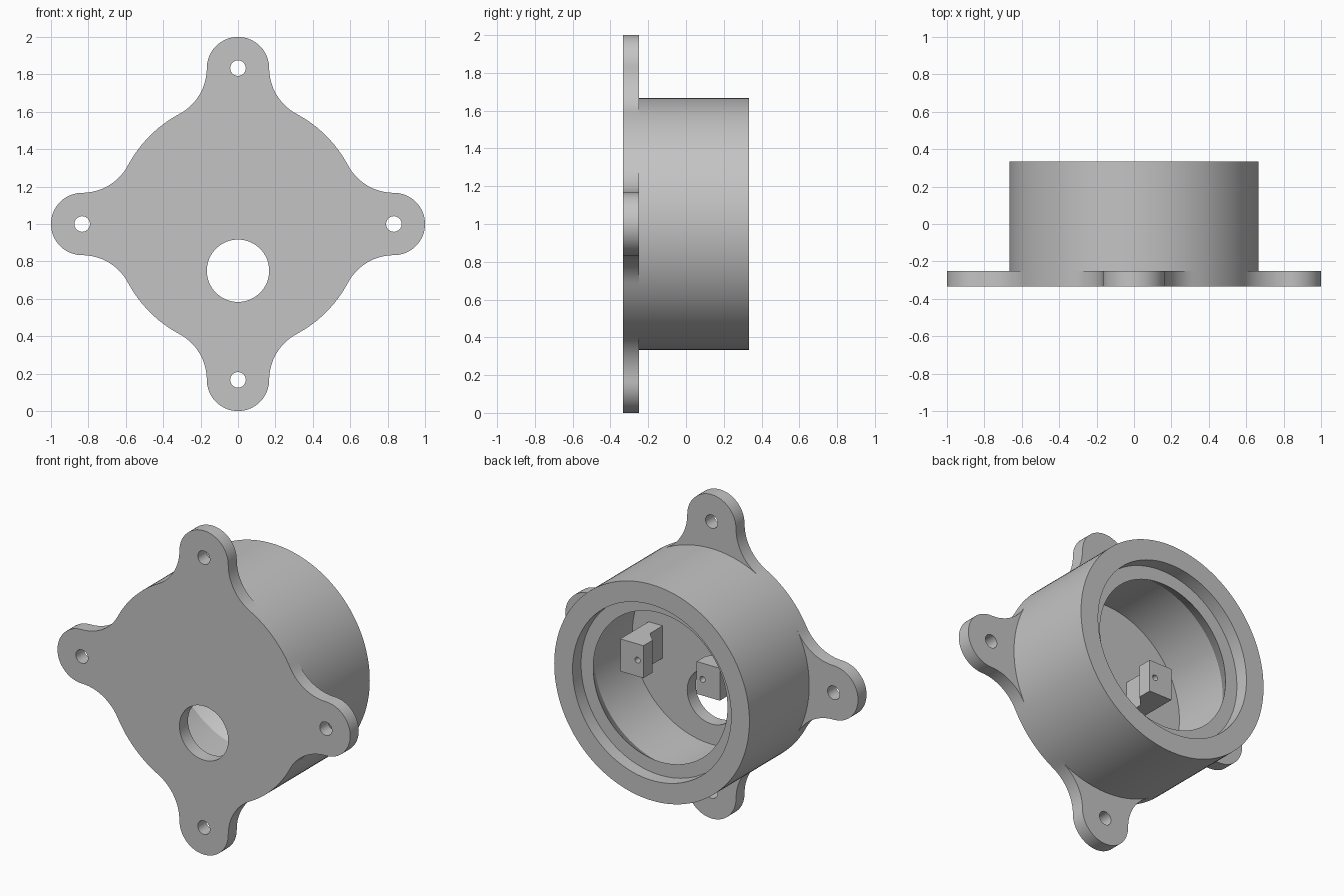
import bpy, bmesh
from math import sin, cos, atan2, radians, pi, tau
from mathutils import Vector, Matrix

if "Cube" in bpy.data.objects:
    bpy.data.objects.remove(bpy.data.objects["Cube"], do_unlink=True)

# Main dimensions
U = 1 / 24                       # design unit
FRONT, BACK = -8 * U, 8 * U      # y of the flange face and of the rim
FLOOR = FRONT + 2 * U            # inner face of the flange
BODY_R, BORE_R, LIP_R = 16 * U, 13 * U, 11 * U
EAR_R, EAR_D = 4 * U, 20 * U
CENTRE_Z = 1.0

grey = bpy.data.materials.new("plain_grey")
grey.use_nodes = True
colour = (0.55, 0.55, 0.55, 1)
grey.diffuse_color = colour
grey.node_tree.nodes["Principled BSDF"].inputs["Base Color"].default_value = colour


def finish(name, bm):
    """Turn a bmesh into a shaded, coloured object."""
    bmesh.ops.remove_doubles(bm, verts=bm.verts, dist=1e-5)
    bmesh.ops.recalc_face_normals(bm, faces=bm.faces)
    mesh = bpy.data.meshes.new(name)
    bm.to_mesh(mesh)
    bm.free()
    mesh.materials.append(grey)
    obj = bpy.data.objects.new(name, mesh)
    bpy.context.collection.objects.link(obj)
    return obj


def smooth(obj):
    bpy.ops.object.select_all(action="DESELECT")
    obj.select_set(True)
    bpy.context.view_layer.objects.active = obj
    bpy.ops.object.shade_smooth_by_angle(angle=radians(30))


def arc(cx, cz, r, start, end, steps):
    """Points along an arc, leaving out the last one."""
    angles = [start + (end - start) * i / steps for i in range(steps)]
    return [(cx + r * cos(a), cz + r * sin(a)) for a in angles]


def add_loop(bm, points, y):
    verts = [bm.verts.new((x, y, z + CENTRE_Z)) for x, z in points]
    return [bm.edges.new((v, verts[i - 1])) for i, v in enumerate(verts)]


# Flange: four ears blended into the round body by tangent fillets
fillet_r = (EAR_D ** 2 + EAR_R ** 2 - BODY_R ** 2) / (2 * (BODY_R - EAR_R))
fx = EAR_R + fillet_r
tilt = atan2(EAR_D, fx)
quarter = (arc(0, EAR_D, EAR_R, 0, pi, 32)
           + arc(-fx, EAR_D, fillet_r, 0, -tilt, 16)
           + arc(0, 0, BODY_R, pi - tilt, pi / 2 + tilt, 12)
           + arc(-EAR_D, fx, fillet_r, tilt - pi / 2, -pi / 2, 16))
outline = []
for k in range(4):
    c, s = cos(k * pi / 2), sin(k * pi / 2)
    outline += [(x * c - z * s, x * s + z * c) for x, z in quarter]

bm = bmesh.new()
edges = add_loop(bm, outline, FRONT)
for k in range(4):               # fixing holes
    a = k * pi / 2
    edges += add_loop(bm, arc(EAR_D * cos(a), EAR_D * sin(a), U, 0, tau, 32), FRONT)
edges += add_loop(bm, arc(0, -6 * U, 4 * U, 0, tau, 64), FRONT)   # cable opening
bmesh.ops.triangle_fill(bm, use_beauty=True, use_dissolve=False, edges=edges)
ext = bmesh.ops.extrude_face_region(bm, geom=bm.faces[:], use_keep_orig=True)
bmesh.ops.translate(bm, vec=(0, FLOOR - FRONT, 0),
                    verts=[g for g in ext["geom"] if isinstance(g, bmesh.types.BMVert)])
smooth(finish("flange", bm))

# Housing wall: rim recess, sharp lip, tapered underside and bore
profile = [(BODY_R, FLOOR), (BODY_R, BACK), (BORE_R, BACK), (BORE_R, BACK - 2 * U),
           (LIP_R, BACK - 2 * U), (BORE_R, BACK - 5 * U), (BORE_R, FLOOR)]
bm = bmesh.new()
add = [bm.verts.new((r, y, CENTRE_Z)) for r, y in profile]
ring = [bm.edges.new((v, add[i - 1])) for i, v in enumerate(add)]
bmesh.ops.spin(bm, geom=ring, cent=(0, 0, CENTRE_Z), axis=(0, 1, 0),
               angle=tau, steps=128, use_merge=True)
smooth(finish("housing_wall", bm))

# Hooked screw posts facing each other inside the housing
POST_MID, POST_TOP, POST_H = 0.09, 0.027, 0.2


def screw_post(name, side):
    # Half-plan (distance from the middle, y): thin stem, sloped step, thick head
    plan = [(0.245, FLOOR), (0.34, FLOOR), (0.34, POST_TOP), (0.182, POST_TOP),
            (0.182, POST_TOP - 0.088), (0.245, POST_TOP - 0.155)]
    bm = bmesh.new()
    z0 = CENTRE_Z - POST_H / 2
    face = bm.faces.new([bm.verts.new((POST_MID + side * x, y, z0)) for x, y in plan])
    ext = bmesh.ops.extrude_face_region(bm, geom=[face], use_keep_orig=True)
    bmesh.ops.translate(bm, vec=(0, 0, POST_H),
                        verts=[g for g in ext["geom"] if isinstance(g, bmesh.types.BMVert)])
    post = finish(name, bm)

    # Screw hole through the head
    bm = bmesh.new()
    place = (Matrix.Translation(Vector((POST_MID + side * 0.222, POST_TOP - 0.05, CENTRE_Z)))
             @ Matrix.Rotation(pi / 2, 4, "X"))
    bmesh.ops.create_cone(bm, cap_ends=True, segments=24, radius1=0.018, radius2=0.018,
                          depth=0.24, matrix=place)
    drill = finish("drill", bm)
    drill.hide_render = True
    mod = post.modifiers.new("screw_hole", "BOOLEAN")
    mod.operation, mod.solver, mod.object = "DIFFERENCE", "EXACT", drill
    bpy.context.view_layer.objects.active = post
    bpy.ops.object.modifier_apply(modifier=mod.name)
    bpy.data.objects.remove(drill, do_unlink=True)
    smooth(post)


screw_post("left_screw_post", 1)
screw_post("right_screw_post", -1)
